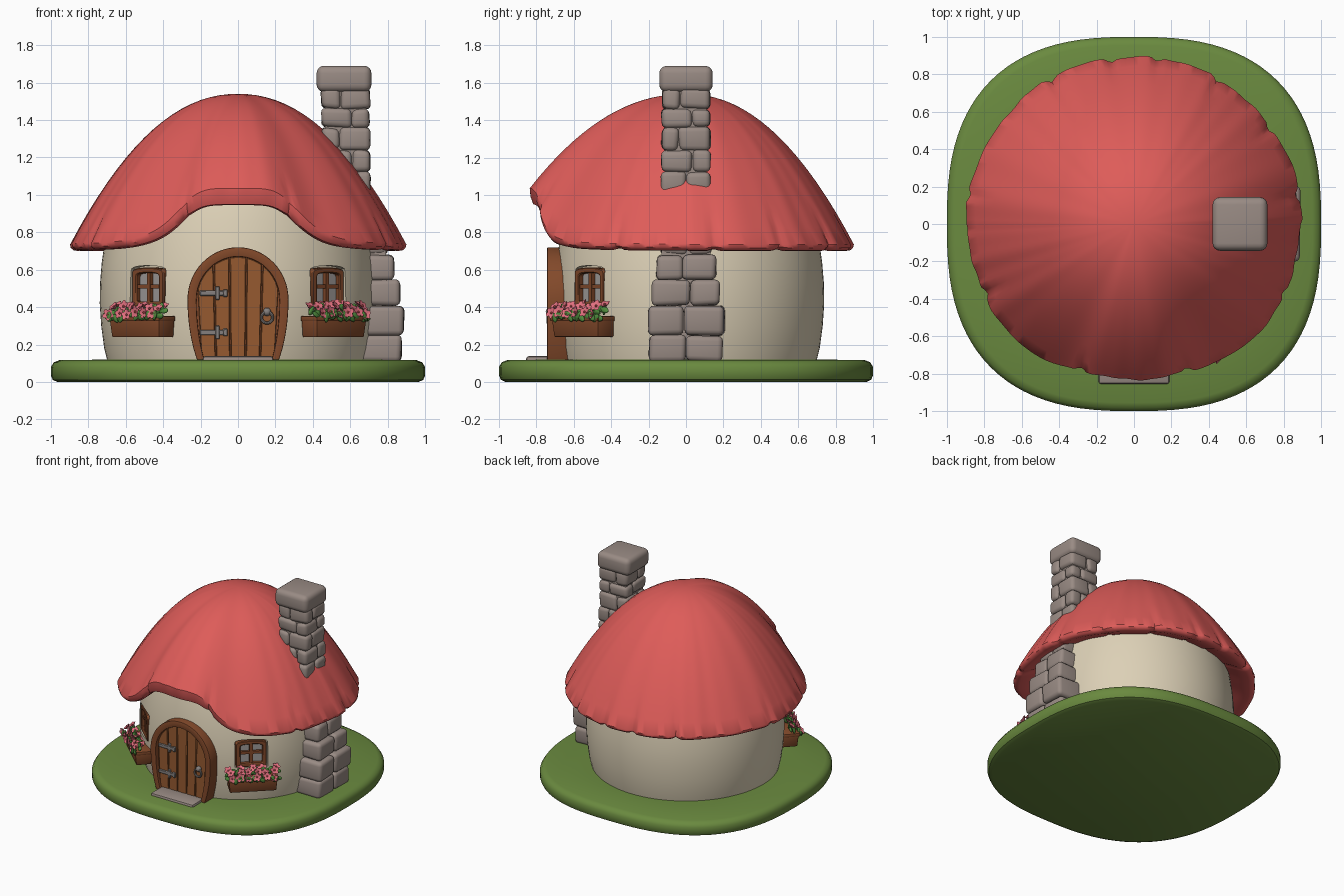
import bpy, bmesh, math, random
from mathutils import Matrix, Vector

if "Cube" in bpy.data.objects:
    bpy.data.objects.remove(bpy.data.objects["Cube"])
random.seed(4)
pi, sin, cos = math.pi, math.sin, math.cos

def material(name, hexcol):
    m = bpy.data.materials.new(name)
    c = [int(hexcol[i:i + 2], 16) / 255 for i in (0, 2, 4)]
    m.diffuse_color = [((v + .055) / 1.055) ** 2.4 if v > .04 else v / 12.92 for v in c] + [1]
    m.use_nodes = True
    m.node_tree.nodes["Principled BSDF"].inputs["Base Color"].default_value = m.diffuse_color
    return m

ROOF, WALL, GRASS = material("roof red", "DE5C59"), material("cream plaster", "DCD0B6"), material("grass green", "6A8A3F")
STONE, DOOR, WOOD = material("stone grey", "998B84"), material("door wood", "965A30"), material("frame wood", "82492A")
METAL, GLASS = material("iron grey", "85807E"), material("window grey", "A09C9A")
PINK, LEAF = material("petal pink", "E2707F"), material("leaf green", "4F8A3C")

def finish(name, bm, mats, M=None, bevel=0, seg=2):
    bmesh.ops.recalc_face_normals(bm, faces=bm.faces)
    if bevel:
        sharp = [e for e in bm.edges if len(e.link_faces) == 2 and e.calc_face_angle(0) > .6]
        bmesh.ops.bevel(bm, geom=sharp, offset=bevel, segments=seg, profile=.5, affect='EDGES', clamp_overlap=True)
    if M:
        bm.transform(M)
    me = bpy.data.meshes.new(name)
    bm.to_mesh(me)
    bm.free()
    for m in mats if isinstance(mats, list) else [mats]:
        me.materials.append(m)
    ob = bpy.data.objects.new(name, me)
    bpy.context.collection.objects.link(ob)
    return ob

def loft(rings, caps=True, loop=False):
    bm = bmesh.new()
    vs = [[bm.verts.new(p) for p in r] for r in rings]
    n = len(vs[0])
    for a, b in list(zip(vs, vs[1:])) + ([(vs[-1], vs[0])] if loop else []):
        for i in range(n):
            bm.faces.new((a[i], a[(i + 1) % n], b[(i + 1) % n], b[i]))
    if caps and not loop:
        bm.faces.new(vs[0])
        bm.faces.new(vs[-1])
    return bm

def prism(outline, y0, y1):
    return loft([[(x, y, z) for x, z in outline] for y in (y0, y1)])

def frame(outer, inner, y0, y1):
    return loft([[(x, y, z) for x, z in o] for o, y in ((outer, y0), (inner, y0), (inner, y1), (outer, y1))], loop=True)

def add_box(bm, lo, hi, jit=0):
    c, s = (Vector(lo) + Vector(hi)) / 2, Vector(hi) - Vector(lo)
    vs = bmesh.ops.create_cube(bm, size=1, matrix=Matrix.Translation(c) @ Matrix.Diagonal((*s, 1)))['verts']
    for v in vs:
        v.co += Vector([random.uniform(-jit, jit) for _ in range(3)])
    return bm

def box(name, lo, hi, mat, M=None, bevel=0, seg=2):
    return finish(name, add_box(bmesh.new(), lo, hi), mat, M, bevel, seg)

# Grass base: rounded-square slab
def squircle(r, z, n=96):
    out = []
    for i in range(n):
        c, s = cos(2 * pi * i / n), sin(2 * pi * i / n)
        out.append((r * math.copysign(abs(c) ** (2 / 2.6), c), r * math.copysign(abs(s) ** (2 / 2.6), s), z))
    return out
finish("grass_base", loft([squircle(*p) for p in ((.965, 0), (.99, .012), (1, .035), (1, .08), (.985, .105), (.955, .117), (.7, .12))]), GRASS)

# Round wall, slightly flattened at the front
def wall_ring(r, z, n=96):
    pts = [(r * sin(2 * pi * i / n), -r * cos(2 * pi * i / n), z) for i in range(n)]
    return [(x, y * .95 if y < 0 else y, z) for x, y, z in pts]
wall = finish("wall", loft([wall_ring(*p) for p in ((.695, .1), (.715, .18), (.731, .3), (.739, .42), (.737, .53),
              (.728, .64), (.712, .75), (.69, .86), (.665, .95), (.63, 1.04))]), WALL)

# Roof: dome with an arched brow over the door and small notches in the eave
NOTCH = [-65, -20, 20, 65, 100, -100, 150, -150, 172, -172, 125]
N, U = 240, 18
def roof_ring(k):
    ring = []
    for i in range(N):
        th = 2 * pi * i / N
        brow = 1 / (1 + abs(.86 * sin(th) / .355) ** 5) if cos(th) > 0 else 0
        deg = math.degrees(th)
        dent = max(max(0, 1 - abs((deg - a + 180) % 360 - 180) / 2.4) for a in NOTCH)
        R = .897 - .068 * brow ** .5 + .004 * sin(7 * th + 1) + .003 * sin(17 * th)
        zt, zb = .735 + .3 * brow, .70 + .245 * brow + .012 * dent
        if k <= U:
            t = max(k / U, .004)
            r = R * t * (1 + .0025 * t * sin(31 * th + 2 * sin(5 * th))) - .022 * dent * max(0, (t - .88) / .12)
            z = 1.54 - (1.54 - zt) * t ** 2.12
        else:
            r, z = ((R - .003, zt * .5 + zb * .5), (R - .018, zb + .004), (R - .045, zb), (R - .12, zb + .03),
                    (R - .25, zb + .09))[k - U - 1]
            r -= .022 * dent * (k < U + 4)
        ring.append((r * sin(th), -r * cos(th), z))
    return ring
roof = loft([roof_ring(k) for k in range(U + 6)], caps=False)
roof.verts.ensure_lookup_table()
roof.faces.new(roof.verts[:N])
finish("roof", roof, ROOF)

# Chimney: stone rows against the wall, then a column through the roof and a cap
bm = bmesh.new()
for z0, z1, x1, hw, split in ((.11, .25, .872, .195, .0), (.25, .41, .886, .205, -.01), (.41, .545, .866, .18, .02),
                              (.545, .68, .832, .16, -.02), (.68, .8, .80, .14, .01)):
    for y0, y1 in ((-hw, split), (split, hw)):
        add_box(bm, (.6, y0, z0), (x1, y1, z1), .006)
for z0, z1, split in ((1.0, 1.125, 0), (1.12, 1.24, .03), (1.24, 1.36, -.04), (1.36, 1.46, .03), (1.46, 1.57, -.03)):
    for y0, y1 in ((-.13, split), (split, .13)):
        for x0, x1 in ((.447, .58 + split), (.58 + split, .705)):
            add_box(bm, (x0, y0, z0), (x1, y1, z1), .007)
finish("chimney_stones", bm, STONE, bevel=.028, seg=3)
box("chimney_core", (.465, -.11, .9), (.685, .11, 1.56), STONE)
box("chimney_base_core", (.6, -.13, .1), (.79, .13, .75), STONE)
box("chimney_cap", (.42, -.143, 1.55), (.713, .143, 1.69), STONE, bevel=.04, seg=4)

# Door: rounded frame, planks, hinges, ring handle and step
def door_outline(a, h, z0):
    side = [(a * math.sqrt(1 - ((.44 - z) / .55) ** 2), z) for z in (z0 + (.44 - z0) * i / 8 for i in range(8))]
    arch = [(a * cos(pi * i / 32), .44 + h * sin(pi * i / 32)) for i in range(33)]
    return side + arch + [(-x, z) for x, z in reversed(side)]
finish("door_frame", frame(door_outline(.27, .28, .09), door_outline(.222, .23, .1), -.742, -.58), WOOD, bevel=.01)
finish("door_back", prism(door_outline(.24, .25, .1), -.708, -.6), WOOD)
edges = [-.218, -.13, -.045, .045, .13, .218]
for i, (a, b) in enumerate(zip(edges, edges[1:])):
    a, b = a + .003, b - .003
    top = [(b + (a - b) * k / 6, .44 + .228 * math.sqrt(max(0, 1 - ((b + (a - b) * k / 6) / .222) ** 2))) for k in range(7)]
    finish(f"door_plank_{i + 1}", prism([(a * .9, .1), (b * .9, .1)] + top, -.72, -.69), DOOR, bevel=.003, seg=1)
for i, z in enumerate((.475, .265)):
    bm = add_box(bmesh.new(), (-.205, -.731, z - .014), (-.075, -.715, z + .014))
    add_box(bm, (-.122, -.733, z - .036), (-.098, -.715, z + .036))
    add_box(bm, (-.08, -.733, z - .02), (-.055, -.715, z + .02))
    finish(f"door_hinge_{i + 1}", bm, METAL, bevel=.004, seg=1)
bpy.ops.mesh.primitive_torus_add(location=(.155, -.737, .345), rotation=(pi / 2, 0, 0), major_radius=.03,
                                 minor_radius=.008, major_segments=24, minor_segments=8)
bpy.context.object.name = "door_ring"
bpy.context.object.data.materials.append(METAL)
bm = bmesh.new()
bmesh.ops.create_uvsphere(bm, u_segments=16, v_segments=10, radius=.022, matrix=Matrix.Translation((.155, -.728, .375)))
finish("door_knob", bm, METAL)
box("door_step", (-.19, -.855, .1), (.19, -.68, .138), STONE, bevel=.015)

# Windows and flower boxes, one each side of the door
def arch(w, z0, z1, rise=.03):
    return [(-w, z0), (w, z0)] + [(w * cos(pi * i / 12), z1 - rise + rise * sin(pi * i / 12) ** .6) for i in range(13)]

def add_flower(bm, M, R):
    n = 20
    c = bm.verts.new(M @ Vector((0, 0, -.004)))
    back = bm.verts.new(M @ Vector((0, 0, -.018)))
    rim = []
    for i in range(n):
        p = 2 * pi * i / n
        r = R * (.66 + .34 * abs(cos(2.5 * p)))
        rim.append(bm.verts.new(M @ Vector((r * cos(p), r * sin(p), .006))))
    for i in range(n):
        bm.faces.new((c, rim[i], rim[(i + 1) % n]))
        bm.faces.new((back, rim[(i + 1) % n], rim[i]))
    eye = bmesh.ops.create_icosphere(bm, subdivisions=1, radius=R * .22, matrix=M)['verts']
    for f in {f for v in eye for f in v.link_faces}:
        f.material_index = 1

for side, s in (("right", 1), ("left", -1)):
    M = Matrix.Rotation(s * math.radians(43), 4, 'Z')
    cut = finish("window_cutter", prism(arch(.122, .40, .622), -.9, -.66), WALL, M)
    cut.hide_render = True
    mod = wall.modifiers.new("window", 'BOOLEAN')
    mod.operation, mod.object, mod.solver = 'DIFFERENCE', cut, 'EXACT'
    bpy.context.view_layer.objects.active = wall
    bpy.ops.object.modifier_apply(modifier=mod.name)
    bpy.data.objects.remove(cut)
    finish(f"window_frame_{side}", frame(arch(.115, .40, .612), arch(.082, .43, .583, .02), -.71, -.655), WOOD, M, .005, 1)
    finish(f"window_glass_{side}", prism(arch(.1, .41, .6), -.678, -.655), GLASS, M)
    bm = add_box(bmesh.new(), (-.012, -.702, .41), (.012, -.67, .6))
    add_box(bm, (-.1, -.698, .5), (.1, -.67, .522))
    finish(f"window_bars_{side}", bm, WOOD, M)
    # Box tapering towards its floor, with a rim board
    bm = add_box(bmesh.new(), (-.182, -.815, .24), (.182, -.69, .345))
    for v in bm.verts:
        if v.co.z < .3:
            v.co.x *= .95
            v.co.y += .012 if v.co.y < -.75 else 0
    add_box(bm, (-.188, -.822, .325), (.188, -.69, .352))
    finish(f"flower_box_{side}", bm, WOOD, M, .006)
    # Leaves
    bm = bmesh.new()
    for i in range(44):
        x = -.185 + .37 * (i % 22) / 21
        y, z = (-.82, .352) if i < 22 else (-.765, .385)
        L = (Matrix.Translation((x, y + random.uniform(-.015, .015), z + random.uniform(-.014, .014)))
             @ Matrix.Rotation(random.uniform(0, 2 * pi), 4, 'Y') @ Matrix.Rotation(random.uniform(-.6, .6), 4, 'X')
             @ Matrix.Diagonal((.03, .01, .017, 1)))
        bmesh.ops.create_icosphere(bm, subdivisions=2, radius=1, matrix=L)
    finish(f"leaves_{side}", bm, LEAF, M)
    # Blossoms in three rows
    bm = bmesh.new()
    for n, y, z, tilt in ((6, -.835, .368, 75), (6, -.805, .397, 55), (5, -.76, .41, 35)):
        for i in range(n):
            x = (-.165 + .33 * i / (n - 1)) * (1 if n == 5 else .97) + random.uniform(-.014, .014)
            F = (Matrix.Translation((x, y, z + random.uniform(-.01, .01)))
                 @ Matrix.Rotation(math.radians(tilt + random.uniform(-15, 15)), 4, 'X')
                 @ Matrix.Rotation(random.uniform(-.4, .4), 4, 'Y') @ Matrix.Rotation(random.uniform(0, 2), 4, 'Z'))
            add_flower(bm, F, random.uniform(.03, .037))
    finish(f"blossoms_{side}", bm, [PINK, ROOF], M)

# Smooth shading with crisp edges
for ob in bpy.data.objects:
    ob.select_set(ob.type == 'MESH')
bpy.context.view_layer.objects.active = wall
bpy.ops.object.shade_smooth_by_angle(angle=math.radians(38))
